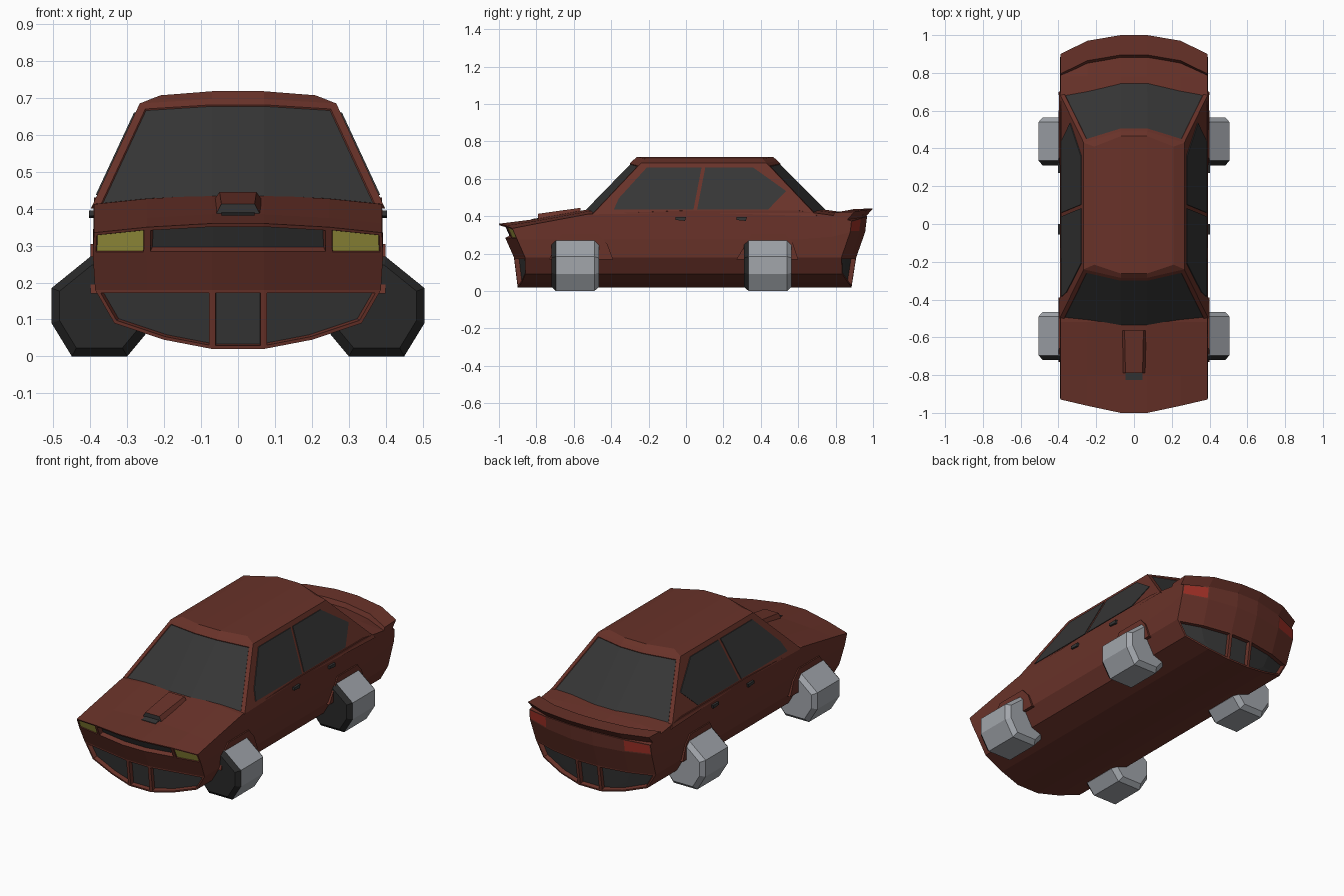
import bpy, bmesh

if "Cube" in bpy.data.objects:
    bpy.data.objects.remove(bpy.data.objects["Cube"])

def mat(name, r, g, b):
    m = bpy.data.materials.new(name)
    m.diffuse_color = (r, g, b, 1)
    m.use_nodes = True
    m.node_tree.nodes["Principled BSDF"].inputs["Base Color"].default_value = m.diffuse_color
    return m

PAINT = mat("red_brown_paint", .14, .032, .022)
DARK = mat("dark_glass", .036, .036, .036)
GREY = mat("wheel_grey", .36, .38, .41)
TYRE = mat("tyre_black", .022, .022, .022)
YELLOW = mat("headlight_yellow", .42, .38, .06)
RED = mat("tail_light_red", .36, .03, .02)

def finish(name, bm, mats, mirror=False):
    me = bpy.data.meshes.new(name)
    bm.to_mesh(me)
    bm.free()
    for m in mats:
        me.materials.append(m)
    ob = bpy.data.objects.new(name, me)
    bpy.context.collection.objects.link(ob)
    if mirror:
        ob.modifiers.new("Mirror", 'MIRROR').use_mirror_merge = False
    return ob

def loft(name, rings, mats, mirror=False, rule=None):
    """Skin a list of equal rings and close both ends."""
    bm = bmesh.new()
    vs = [[bm.verts.new(p) for p in r] for r in rings]
    n = len(rings[0])
    for a, b in zip(vs, vs[1:]):
        for i in range(n):
            j = (i + 1) % n
            bm.faces.new((a[i], a[j], b[j], b[i]))
    bm.faces.new(vs[0])
    bm.faces.new(vs[-1])
    bmesh.ops.recalc_face_normals(bm, faces=bm.faces)
    if rule:
        for f in bm.faces:
            f.material_index = rule(f)
    return finish(name, bm, mats, mirror)

def side_plate(name, poly, xin, xout, m):
    """Mirrored plate from a (y, z) outline; xin and xout give x by height."""
    return loft(name, [[(x(z), y, z) for y, z in poly] for x in (xin, xout)], [m], True)

def lerp(table, t):
    if t <= table[0][0]:
        return table[0][1]
    for (a, va), (b, vb) in zip(table, table[1:]):
        if t <= b:
            return va + (vb - va) * (t - a) / (b - a)
    return table[-1][1]

class Builder:
    """Mesh builder that shares vertices at equal positions."""
    def __init__(self):
        self.bm, self.cache = bmesh.new(), {}

    def face(self, pts):
        vs = []
        for p in pts:
            k = tuple(round(c, 4) for c in p)
            if k not in self.cache:
                self.cache[k] = self.bm.verts.new(p)
            if self.cache[k] not in vs:
                vs.append(self.cache[k])
        return self.bm.faces.new(vs) if len(vs) > 2 else None

    def recess(self, faces, width, depth, index):
        faces = [f for f in faces if f]
        bmesh.ops.inset_region(self.bm, faces=faces, thickness=width, use_even_offset=True)
        if depth:
            bmesh.ops.inset_region(self.bm, faces=faces, thickness=.002, depth=-depth,
                                   use_even_offset=True)
        for f in faces:
            f.material_index = index

# ---- lower body: lofted sections with bowed nose and tail ----
def half(zt, z5):
    return [(.07, .02), (.2, .045), (.335, .09), (.387, .18), (.393, z5),
            (.39, zt), (.246, zt + .015), (.07, zt + .025)]

def nose_y(x, z):
    return (lerp([(.02, -.90), (.18, -.92), (.36, -1.0)], z)
            + lerp([(.07, 0), (.39, .06)], abs(x)))

def tail_y(x, z):
    return (lerp([(.02, .885), (.18, .91), (.25, .95), (.4, .968)], z)
            + lerp([(.07, 0), (.246, -.03), (.39, -.08)], abs(x)))

def section(y, zt, z5):
    h = half(zt, z5)
    h = h + [(-x, z) for x, z in reversed(h)]
    return [(x, y(x, z) if callable(y) else y, z) for x, z in h]

stations = [(nose_y, .335, .275), (-.8, .36, .275), (-.52, .412, .275), (0, .43, .275),
            (.6, .43, .275), (.78, .405, .29), (tail_y, .375, .315)]
body = Builder()
rings = [section(*s) for s in stations]
for a, b in zip(rings, rings[1:]):
    for i in range(16):
        j = (i + 1) % 16
        body.face((a[i], a[j], b[j], b[i]))

def end_cap(y, zt, z5):
    h = half(zt, z5)
    rows = [[(w, z), (.07 + .55 * (w - .07), z), (.07, z)] for w, z in h[:5]] + [h[5:]]
    rows = [[(x, y(x, z), z) for x, z in r + [(-x, z) for x, z in reversed(r)]] for r in rows]
    return [[body.face((a[c], a[c + 1], b[c + 1], b[c])) for c in range(5)]
            for a, b in zip(rows, rows[1:])]

nose, tail = end_cap(*stations[0]), end_cap(*stations[-1])
bmesh.ops.recalc_face_normals(body.bm, faces=body.bm.faces)
for cap in (nose, tail):                       # lower air openings
    for cols in ((0, 1), (2,), (3, 4)):
        body.recess([cap[r][c] for r in range(3) for c in cols], .009, .025, 1)
body.recess(nose[4][1:4], .01, .025, 1)        # grille
for c in (0, 4):                               # lights
    body.recess([nose[4][c]], .008, .004, 2)
    body.recess([tail[4][c]], .006, 0, 3)
finish("car_body", body.bm, [PAINT, DARK, YELLOW, RED])

# ---- cabin with front and rear glass ----
def side_x(z):
    return .387 - (z - .425) * .465

def loop(right):
    return right + [(-x, y, z) for x, y, z in reversed(right)]

base = loop([(.07, -.545, .43), (side_x(.41), -.50, .41), (side_x(.42), .05, .42),
             (side_x(.40), .70, .40), (.07, .77, .415)])
edge = loop([(.07, -.285, .697), (side_x(.685), -.24, .685), (side_x(.685), .095, .685),
             (side_x(.685), .43, .685), (.07, .49, .697)])
top = loop([(.07, -.262, .718), (.21, -.215, .707), (.21, .095, .707),
            (.21, .41, .707), (.07, .465, .718)])
cab = Builder()
walls = []
for a, b in ((base, edge), (edge, top)):
    for i in range(10):
        j = (i + 1) % 10
        walls.append(cab.face((a[i], a[j], b[j], b[i])))
cab.face(top[:5])
cab.face(top[5:])
cab.face((top[0], top[4], top[5], top[9]))
bmesh.ops.recalc_face_normals(cab.bm, faces=cab.bm.faces)
cab.recess([walls[9], walls[0], walls[8]], .022, .004, 1)
cab.recess([walls[3], walls[4], walls[5]], .022, .004, 1)
finish("cabin", cab.bm, [PAINT, DARK])

# ---- side windows ----
for name, poly in (
        ("front_side_window", [(-.385, .437), (.04, .437), (.083, .66), (-.21, .66), (-.36, .495)]),
        ("rear_side_window", [(.06, .437), (.44, .437), (.535, .535), (.36, .66), (.103, .66)])):
    side_plate(name, poly, lambda z: side_x(z) - .004, lambda z: side_x(z) + .004, DARK)

# ---- wheel arches and door handles ----
for name, poly in (
        ("front_arch", [(-.73, .17), (-.69, .27), (-.66, .305), (-.47, .305), (-.42, .25), (-.39, .17)]),
        ("rear_arch", [(.27, .17), (.33, .27), (.35, .305), (.53, .305), (.57, .26), (.60, .17)])):
    side_plate(name, poly, lambda z: .36, lambda z: .400, PAINT)
for name, y in (("front_door_handle", -.055), ("rear_door_handle", .27)):
    side_plate(name, [(y, .38), (y + .05, .375), (y + .055, .395), (y, .395)],
               lambda z: .38, lambda z: .403, DARK)

# ---- wheels: faceted drums lying along the car, dark front end ----
outline = [(.30, 0), (.45, 0), (.505, .09), (.505, .185), (.40, .27), (.31, .27),
           (.25, .19), (.25, .06)]
for name, y0, y1 in (("front_wheel", -.72, -.465), ("rear_wheel", .31, .565)):
    rings = [[(.378 + (x - .378) * s, y, .135 + (z - .135) * s) for x, z in outline]
             for y, s in ((y0, .83), (y0 + .025, 1), (y1 - .025, 1), (y1, .83))]
    loft(name, rings, [GREY, TYRE], True,
         lambda f, y0=y0: int(f.calc_center_median().y < y0 + .02))

# ---- rear spoiler, bowed across the car ----
loft("rear_spoiler",
     [[(x, y + dy, z + dz) for y, z in ((.87, .39), (.895, .438), (1.0, .442), (.95, .385))]
      for x, dy, dz in ((-.39, -.1, -.018), (-.246, -.03, -.006), (-.07, 0, 0),
                        (.07, 0, 0), (.246, -.03, -.006), (.39, -.1, -.018))], [PAINT])

# ---- bonnet scoop and its dark mouth ----
loft("bonnet_scoop",
     [[(-a, y, z0), (-b, y, z1), (b, y, z1), (a, y, z0)]
      for y, a, b, z0, z1 in ((-.79, .065, .045, .375, .413), (-.565, .075, .05, .41, .445))],
     [PAINT, DARK], rule=lambda f: int(f.normal.y < -.9))
loft("scoop_mouth",
     [[(-.045, y, z - .008), (-.045, y, z), (.045, y, z), (.045, y, z - .008)]
      for y, z in ((-.825, .385), (-.785, .391))], [DARK])
